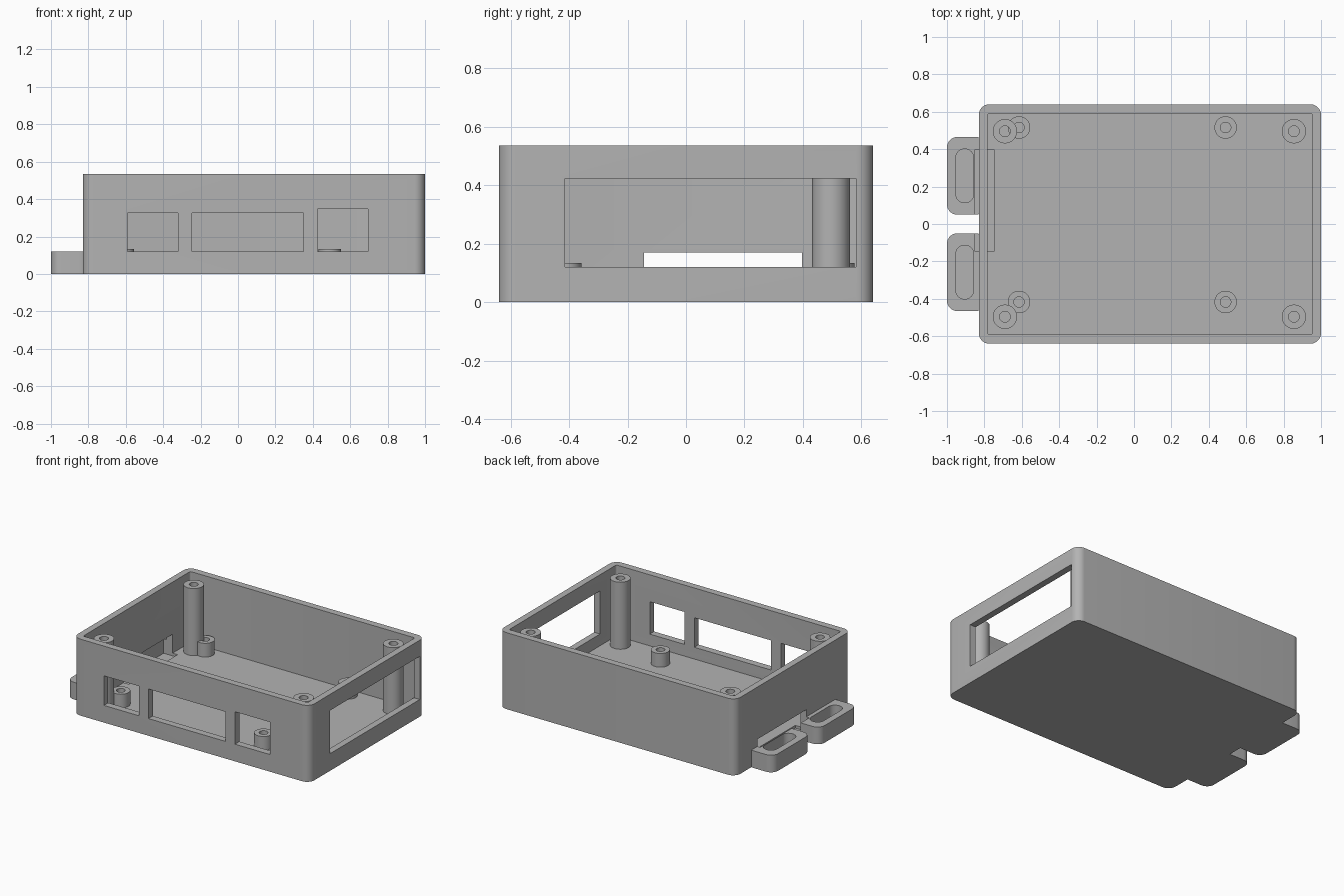
import bpy, bmesh, math

cube = bpy.data.objects.get("Cube")
if cube:
    bpy.data.objects.remove(cube, do_unlink=True)

grey = bpy.data.materials.new("plain grey")
grey.use_nodes = True
grey.diffuse_color = (0.45, 0.45, 0.45, 1)
grey.node_tree.nodes["Principled BSDF"].inputs["Base Color"].default_value = grey.diffuse_color


def rounded_box(name, x, y, z, radius=0.0, segments=8):
    """Upright prism between the given x, y and z ranges, with rounded vertical corners."""
    corners = [(x[1], y[1], 0), (x[0], y[1], 1), (x[0], y[0], 2), (x[1], y[0], 3)]
    outline = []
    for cx, cy, quarter in corners:
        if radius == 0:
            outline.append((cx, cy))
            continue
        sx = 1 if quarter in (0, 3) else -1
        sy = 1 if quarter in (0, 1) else -1
        for i in range(segments + 1):
            a = (quarter + i / segments) * math.pi / 2
            outline.append((cx - sx * radius + radius * math.cos(a),
                            cy - sy * radius + radius * math.sin(a)))
    bm = bmesh.new()
    base = bm.faces.new([bm.verts.new((px, py, z[0])) for px, py in outline])
    top = bmesh.ops.extrude_face_region(bm, geom=[base])["geom"]
    bmesh.ops.translate(bm, vec=(0, 0, z[1] - z[0]),
                        verts=[g for g in top if isinstance(g, bmesh.types.BMVert)])
    bmesh.ops.remove_doubles(bm, verts=bm.verts, dist=0.0001)
    bmesh.ops.recalc_face_normals(bm, faces=bm.faces)
    mesh = bpy.data.meshes.new(name)
    bm.to_mesh(mesh)
    bm.free()
    mesh.materials.append(grey)
    obj = bpy.data.objects.new(name, mesh)
    bpy.context.collection.objects.link(obj)
    return obj


def cylinder(name, x, y, z, radius):
    return rounded_box(name, (x - radius, x + radius), (y - radius, y + radius), z, radius)


def select(obj):
    bpy.ops.object.select_all(action="DESELECT")
    obj.select_set(True)
    bpy.context.view_layer.objects.active = obj


def cut(obj, *cutters):
    """Subtract each cutter, then discard it."""
    select(obj)
    for cutter in cutters:
        cutter.hide_render = True
        mod = obj.modifiers.new("cut", "BOOLEAN")
        mod.operation = "DIFFERENCE"
        mod.solver = "EXACT"
        mod.object = cutter
        bpy.ops.object.modifier_apply(modifier=mod.name)
        bpy.data.objects.remove(cutter, do_unlink=True)
    select(obj)
    bpy.ops.object.shade_smooth_by_angle(angle=math.radians(30))


FLOOR, SILL, RIM, POST_TOP = 0.038, 0.12, 0.535, 0.507


def card_slot():
    return rounded_box("slot_cutter", (-0.853, -0.745), (-0.144, 0.396), (0.019, 0.17))


# Open case with a low card slot, three front ports and a side window
case = rounded_box("case_shell", (-0.83, 1.0), (-0.64, 0.64), (0, RIM), 0.057)
cutters = [rounded_box("cavity_cutter", (-0.784, 0.954), (-0.592, 0.592), (FLOOR, 0.7), 0.012, 4)]
for x0, x1, top in ((-0.59, -0.32, 0.327), (-0.245, 0.35, 0.327), (0.425, 0.695, 0.347)):
    cutters.append(rounded_box("port_cutter", (x0, x1), (-0.7, -0.56), (SILL, top)))
cutters.append(rounded_box("window_cutter", (0.93, 1.1), (-0.413, 0.582), (SILL, 0.422)))
cut(case, *cutters, card_slot())

# Strap tabs with blind oblong pockets
for side, y0 in (("front", -0.465), ("back", 0.05)):
    tab = rounded_box(side + "_strap_tab", (-1.0, -0.79), (y0, y0 + 0.415), (0, SILL), 0.055)
    pocket = rounded_box("pocket_cutter", (-0.953, -0.857), (y0 + 0.064, y0 + 0.351),
                         (FLOOR, 0.2), 0.047)
    cut(tab, pocket, card_slot())

# Tall lid posts and short board standoffs, each with a screw hole
fixings = (("lid_post", (-0.69, 0.855), (-0.496, 0.496), 0.065, 0.029, POST_TOP),
           ("board_standoff", (-0.615, 0.49), (-0.417, 0.516), 0.06, 0.028, 0.134))
for name, xs, ys, radius, hole, top in fixings:
    for x, end in zip(xs, ("right", "left")):
        for y, side in zip(ys, ("front", "back")):
            post = cylinder(f"{side}_{end}_{name}", x, y, (FLOOR - 0.008, top), radius)
            cut(post, cylinder("hole_cutter", x, y, (FLOOR + 0.002, 0.7), hole))
